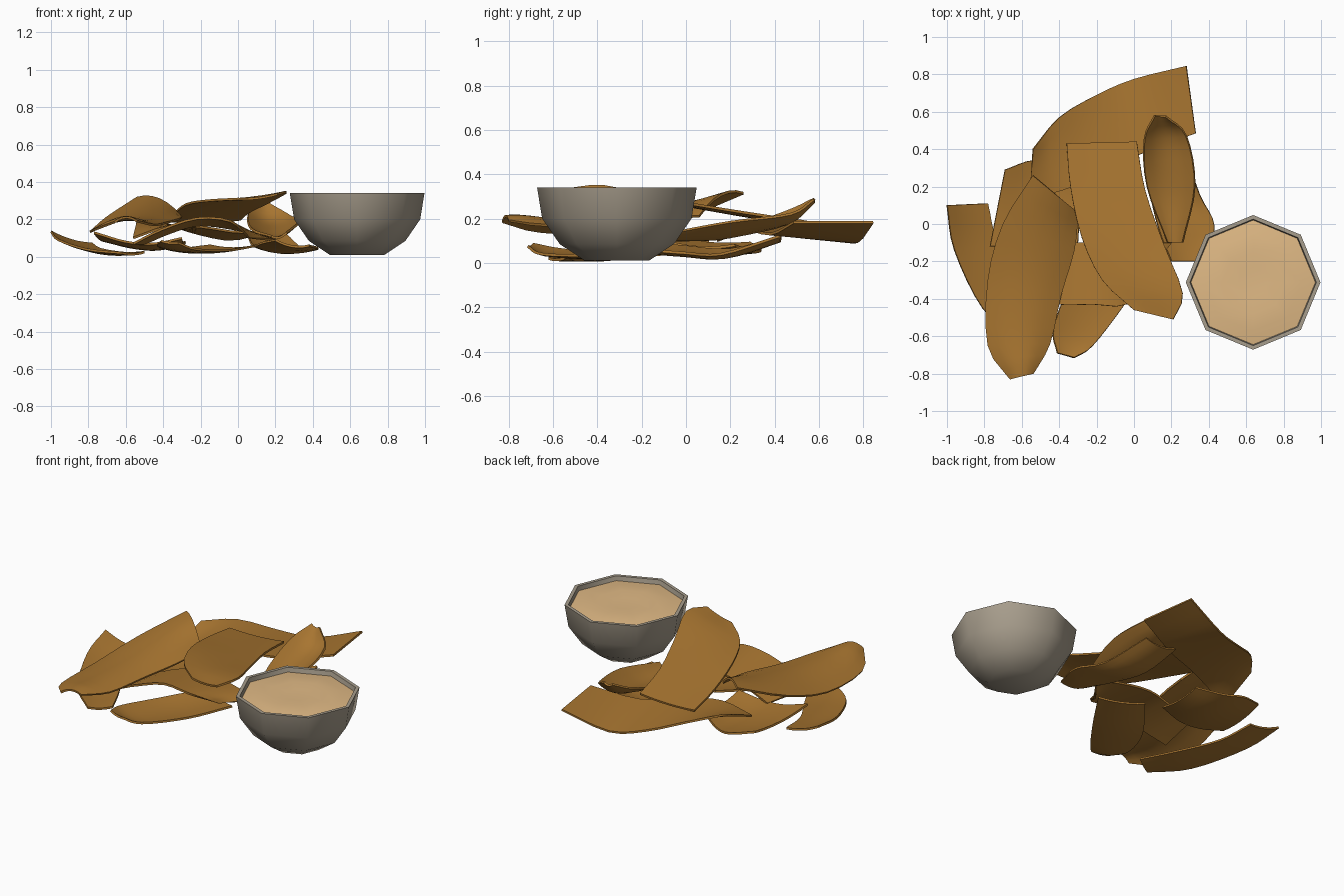
import bpy, bmesh, math
from mathutils import Vector


def material(name, rgb):
    m = bpy.data.materials.new(name)
    m.diffuse_color = (*rgb, 1)
    return m


CHIP = material("toasted brown", (0.39, 0.178, 0.03))
BOWL = material("stone grey", (0.39, 0.34, 0.265))
DIP = material("creamy tan", (0.75, 0.49, 0.235))


def finish(bm, name, mat, angle, thickness=0):
    bmesh.ops.recalc_face_normals(bm, faces=bm.faces)
    me = bpy.data.meshes.new(name)
    bm.to_mesh(me)
    bm.free()
    me.materials.append(mat)
    ob = bpy.data.objects.new(name, me)
    bpy.context.collection.objects.link(ob)
    bpy.ops.object.select_all(action='DESELECT')
    ob.select_set(True)
    bpy.context.view_layer.objects.active = ob
    if thickness:
        mod = ob.modifiers.new("thickness", 'SOLIDIFY')
        mod.thickness = thickness
        mod.offset = 0
        bpy.ops.object.modifier_apply(modifier=mod.name)
    bpy.ops.object.shade_smooth_by_angle(angle=math.radians(angle))
    return ob


def lathe(name, profile, centre, mat, sides=8):
    # Turned shape; profile points with radius 0 become a single pole
    bm = bmesh.new()
    rings = []
    for r, z in profile:
        count = sides if r > 0 else 1
        rings.append([bm.verts.new((centre[0] + r * math.cos(math.tau * i / sides),
                                    centre[1] + r * math.sin(math.tau * i / sides), z))
                      for i in range(count)])
    for a, b in zip(rings, rings[1:]):
        for i in range(sides):
            j = (i + 1) % sides
            quad = [a[i % len(a)], a[j % len(a)], b[j % len(b)], b[i % len(b)]]
            bm.faces.new(list(dict.fromkeys(quad)))
    return finish(bm, name, mat, 50)


def spline(pts, t):
    # Catmull-Rom point at t in 0..1
    p = [Vector(q) for q in pts]
    p = [2 * p[0] - p[1]] + p + [2 * p[-1] - p[-2]]
    u = t * (len(p) - 3)
    i = min(int(u), len(p) - 4)
    u -= i
    a, b, c, d = p[i:i + 4]
    return 0.5 * (2 * b + (c - a) * u + (2 * a - 5 * b + 4 * c - d) * u ** 2
                  + (3 * b - a - 3 * c + d) * u ** 3)


def chip(name, left, right, bulge, rows=12, cols=6):
    # Curved sheet lofted between two edges and bowed across its width
    bm = bmesh.new()
    grid = []
    for r in range(rows + 1):
        a, b = spline(left, r / rows), spline(right, r / rows)
        bow = bulge * min(1, (b - a).length / 0.24)
        row = []
        for c in range(cols + 1):
            s = c / cols
            q = a.lerp(b, s)
            q.z = max(0.007, q.z + bow * 4 * s * (1 - s))
            row.append(bm.verts.new(q))
        grid.append(row)
    for g, h in zip(grid, grid[1:]):
        for c in range(cols):
            bm.faces.new((g[c], g[c + 1], h[c + 1], h[c]))
    return finish(bm, name, CHIP, 40, 0.012)


# Octagonal bowl and its filling
centre = (0.637, -0.312)
lathe("bowl", [(0, 0.01), (0.145, 0.01), (0.258, 0.085), (0.337, 0.2), (0.36, 0.34),
               (0.338, 0.34), (0.312, 0.2), (0.235, 0.1), (0, 0.035)], centre, BOWL)
lathe("dip", [(0.333, 0.312), (0.26, 0.322), (0.17, 0.328), (0.08, 0.32), (0, 0.326)],
      centre, DIP)

# Upper chips
chip("centre_chip",
     [(-0.36, 0.43, 0.19), (-0.34, 0.2, 0.23), (-0.28, -0.07, 0.28), (-0.17, -0.3, 0.30), (0, -0.46, 0.31)],
     [(0.015, 0.44, 0.20), (0.06, 0.18, 0.24), (0.16, -0.11, 0.29), (0.26, -0.37, 0.345), (0.21, -0.51, 0.335)],
     -0.01)
chip("front_left_chip",
     [(-0.54, 0.26, 0.315), (-0.70, 0.0, 0.21), (-0.78, -0.3, 0.14), (-0.78, -0.65, 0.14), (-0.66, -0.83, 0.185)],
     [(-0.30, 0.06, 0.21), (-0.32, -0.14, 0.20), (-0.39, -0.38, 0.18), (-0.45, -0.64, 0.17), (-0.54, -0.80, 0.19)],
     0.045)
chip("back_chip",
     [(-0.54, 0.40, 0.20), (-0.40, 0.57, 0.18), (-0.2, 0.69, 0.12), (0, 0.775, 0.095), (0.28, 0.845, 0.183)],
     [(-0.56, 0.14, 0.10), (-0.38, 0.18, 0.16), (-0.2, 0.26, 0.16), (0.05, 0.38, 0.13), (0.33, 0.485, 0.183)],
     0.0)
chip("curled_chip",
     [(0.11, 0.58, 0.29), (0.055, 0.45, 0.23), (0.07, 0.2, 0.15), (0.18, -0.1, 0.11)],
     [(0.17, 0.575, 0.285), (0.28, 0.47, 0.22), (0.325, 0.2, 0.185), (0.26, -0.1, 0.13)],
     -0.05)

# Lower chips
chip("left_chip",
     [(-1.0, 0.1, 0.135), (-0.96, -0.14, 0.09), (-0.81, -0.45, 0.04), (-0.62, -0.62, 0.02)],
     [(-0.78, 0.11, 0.07), (-0.73, -0.1, 0.04), (-0.60, -0.33, 0.02), (-0.50, -0.54, 0.025)],
     -0.015)
chip("back_left_chip",
     [(-0.69, 0.29, 0.09), (-0.54, 0.34, 0.06), (-0.42, 0.3, 0.05), (-0.28, 0.22, 0.08)],
     [(-0.77, -0.12, 0.13), (-0.6, -0.12, 0.08), (-0.45, -0.12, 0.07), (-0.3, -0.1, 0.10)],
     -0.02)
chip("middle_chip",
     [(-0.56, -0.38, 0.07), (-0.41, -0.43, 0.145), (-0.22, -0.43, 0.205), (-0.04, -0.43, 0.19), (0.06, -0.28, 0.10)],
     [(-0.5, -0.1, 0.07), (-0.36, -0.1, 0.13), (-0.2, -0.1, 0.17), (0.02, -0.1, 0.14), (0.2, -0.1, 0.09)],
     0.0)
chip("front_chip",
     [(-0.41, -0.69, 0.085), (-0.43, -0.56, 0.06), (-0.34, -0.33, 0.04), (-0.15, -0.08, 0.06)],
     [(-0.32, -0.715, 0.075), (-0.22, -0.65, 0.04), (-0.05, -0.43, 0.035), (0.1, -0.2, 0.06)],
     -0.015)
chip("right_chip",
     [(0.05, 0.43, 0.12), (0.08, 0.2, 0.06), (0.13, -0.02, 0.075), (0.2, -0.2, 0.09)],
     [(0.26, 0.42, 0.12), (0.35, 0.16, 0.04), (0.43, -0.01, 0.045), (0.38, -0.2, 0.06)],
     -0.025)
